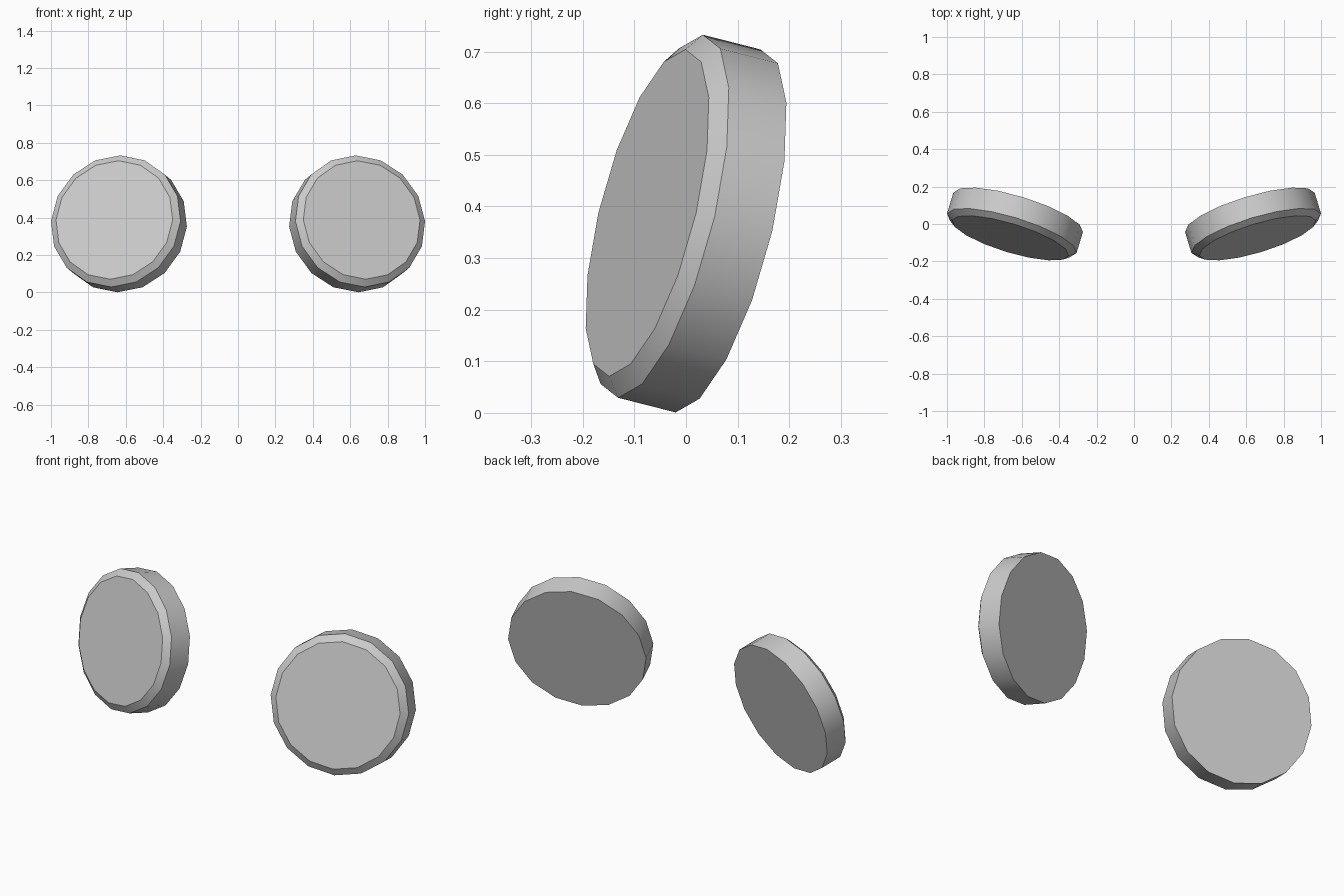
import bpy, bmesh
from math import sin, cos, pi, radians
from mathutils import Matrix, Vector

if "Cube" in bpy.data.objects:
    bpy.data.objects.remove(bpy.data.objects["Cube"])

SIDES = 16
# (distance along the axis from rim front to back, radius)
PROFILE = [(-0.0275, 0.326), (0.0, 0.362), (0.12, 0.362)]


def disc(name, side):
    """Chamfered disc facing forward, tilted up and turned outward."""
    bm = bmesh.new()
    rings = [[bm.verts.new((r * sin(2 * pi * i / SIDES), y, r * cos(2 * pi * i / SIDES)))
              for i in range(SIDES)] for y, r in PROFILE]
    for a, b in zip(rings, rings[1:]):
        for i in range(SIDES):
            j = (i + 1) % SIDES
            bm.faces.new((a[i], a[j], b[j], b[i]))
    bm.faces.new(rings[0])
    bm.faces.new(rings[-1])
    bmesh.ops.recalc_face_normals(bm, faces=bm.faces)
    mesh = bpy.data.meshes.new(name)
    bm.to_mesh(mesh)
    bm.free()
    mesh.shade_smooth()
    mesh.set_sharp_from_angle(angle=radians(30))
    obj = bpy.data.objects.new(name, mesh)
    bpy.context.collection.objects.link(obj)
    obj.matrix_world = (Matrix.Translation(Vector((side * 0.6535, -0.0495, 0.381)))
                        @ Matrix.Rotation(side * radians(16.9), 4, 'Z')
                        @ Matrix.Rotation(radians(-13.7), 4, 'X'))
    return obj


# Mirrored pair of discs
disc("right_disc", 1)
disc("left_disc", -1)
